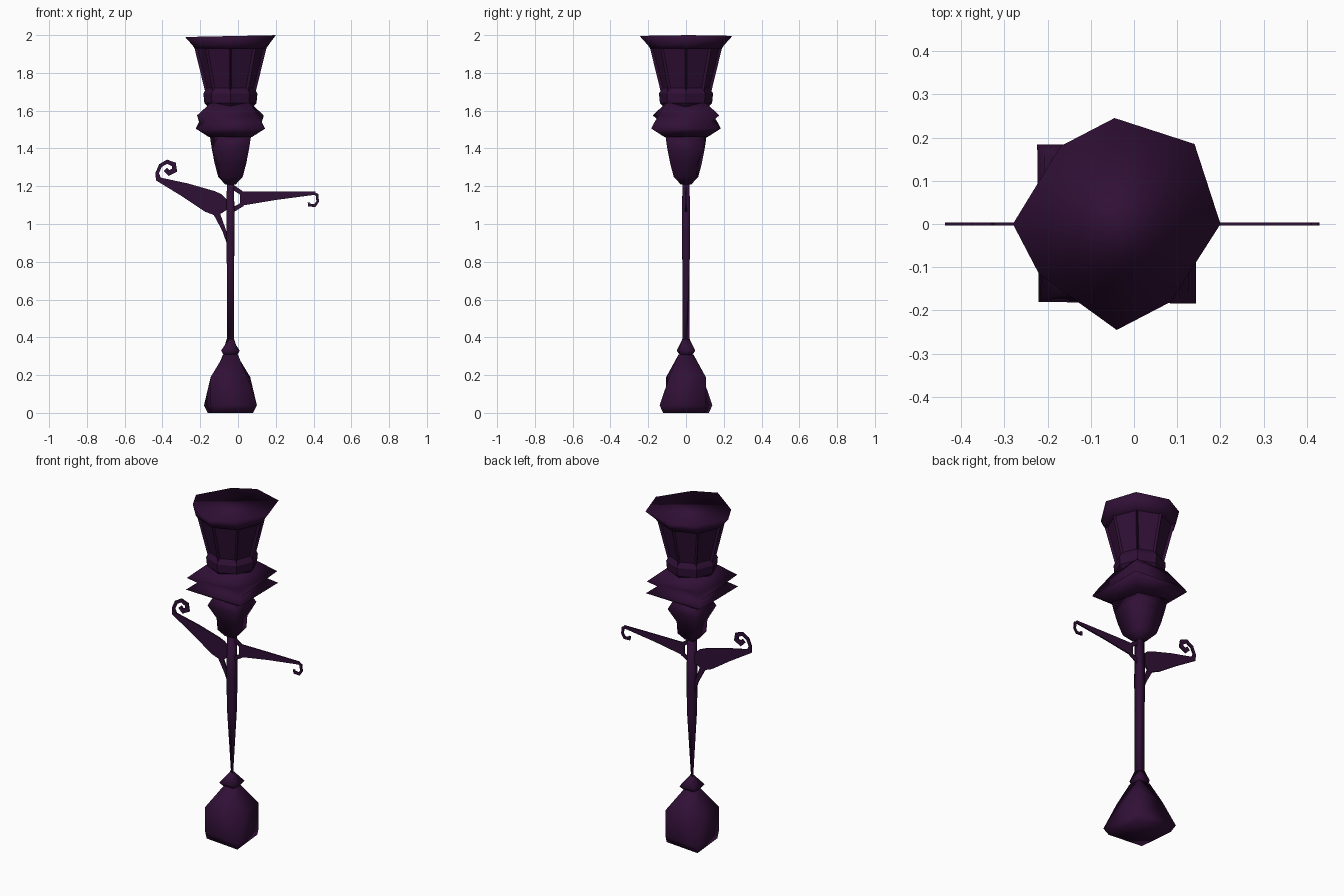
import bpy, bmesh
from math import cos, sin, pi, radians
from mathutils import Vector

if "Cube" in bpy.data.objects:
    bpy.data.objects.remove(bpy.data.objects["Cube"])

CX = -0.04  # axis of the post

# single dark paint
paint = bpy.data.materials.new("dark_purple")
paint.use_nodes = True
colour = (0.030, 0.005, 0.037, 1)
paint.diffuse_color = colour
paint.node_tree.nodes["Principled BSDF"].inputs["Base Color"].default_value = colour


def finish(name, bm, angle=180):
    bmesh.ops.recalc_face_normals(bm, faces=bm.faces)
    mesh = bpy.data.meshes.new(name)
    bm.to_mesh(mesh)
    bm.free()
    mesh.materials.append(paint)
    obj = bpy.data.objects.new(name, mesh)
    bpy.context.collection.objects.link(obj)
    bpy.ops.object.select_all(action="DESELECT")
    obj.select_set(True)
    bpy.context.view_layer.objects.active = obj
    bpy.ops.object.shade_smooth_by_angle(angle=radians(angle))
    return obj


def loft(rings):
    """Skin closed rings of points, with capped ends; returns mesh and side faces."""
    bm = bmesh.new()
    loops = [[bm.verts.new(p) for p in ring] for ring in rings]
    sides = []
    for a, b in zip(loops, loops[1:]):
        n = len(a)
        sides.append([bm.faces.new((a[i], a[(i + 1) % n], b[(i + 1) % n], b[i]))
                      for i in range(n)])
    bm.faces.new(loops[0])
    bm.faces.new(loops[-1])
    return bm, sides


def polygon(z, radii):
    """Ring whose corner radii follow the given list, starting on +x."""
    n = len(radii)
    return [(CX + r * cos(2 * pi * i / n), r * sin(2 * pi * i / n), z)
            for i, r in enumerate(radii)]


def diamond(z, p, q):
    """Four corners on the diagonals, p along x=y and q along x=-y."""
    s = 0.5 ** 0.5
    return [(CX + p * s, p * s, z), (CX - q * s, q * s, z),
            (CX - p * s, -p * s, z), (CX + q * s, -q * s, z)]


def turned(name, profile):
    bm, _ = loft([diamond(*row) for row in profile])
    return finish(name, bm)


def ribbon(name, path, depth=0.004):
    """Flat strip in the xz plane; path rows are x, z, width."""
    pts = [Vector((x, 0, z)) for x, z, _ in path]
    rings = []
    for i, (p, row) in enumerate(zip(pts, path)):
        t = (pts[min(i + 1, len(pts) - 1)] - pts[max(i - 1, 0)]).normalized()
        side = Vector((-t.z, 0, t.x)) * row[2] / 2
        y = Vector((0, depth, 0))
        rings.append([p + side + y, p - side + y, p - side - y, p + side - y])
    bm, _ = loft(rings)
    return finish(name, bm, 40)


# foot, knob and post
turned("base", [(0, 0.14, 0.17), (0.04, 0.148, 0.198), (0.19, 0.148, 0.125),
                (0.31, 0.045, 0.055)])
turned("base_knob", [(0.30, 0.04, 0.045), (0.33, 0.07, 0.055), (0.39, 0.012, 0.028)])
turned("post", [(0.36, 0.003, 0.027), (0.76, 0.027, 0.027), (0.95, 0.031, 0.03),
                (1.22, 0.027, 0.027)])

# cup and collar under the lantern
turned("cup", [(1.21, 0.04, 0.04), (1.25, 0.08, 0.092), (1.32, 0.085, 0.118),
               (1.40, 0.135, 0.14), (1.47, 0.09, 0.155)])
turned("collar", [(1.46, 0.15, 0.16), (1.505, 0.255, 0.26), (1.54, 0.19, 0.235),
                  (1.575, 0.25, 0.205), (1.64, 0.15, 0.15)])

# lantern body with sunken panes
bm, sides = loft([polygon(z, [r] * 8) for z, r in
                  [(1.61, 0.11), (1.64, 0.138), (1.69, 0.143), (1.705, 0.135), (1.95, 0.195)]])
bmesh.ops.recalc_face_normals(bm, faces=bm.faces)
bmesh.ops.inset_individual(bm, faces=sides[-1], thickness=0.016, depth=-0.012)
finish("lantern", bm, 30)

# flared, slightly uneven lid
rim = [(0.20, 0), (0.14, 0.185), (-0.045, 0.245), (-0.17, 0.18),
       (-0.28, 0), (-0.22, -0.115), (-0.04, -0.245), (0.085, -0.18)]
bm, _ = loft([polygon(1.93, [0.19] * 8), polygon(1.945, [0.2] * 8),
              [(x, y, 1.99 + 0.02 * (x + 0.28)) for x, y in rim]])
finish("lid", bm)

# broad leaf with a scroll tip on the right side
ribbon("right_leaf", [(-0.045, 1.10, 0.03), (-0.10, 1.10, 0.12), (-0.15, 1.12, 0.12),
                      (-0.28, 1.18, 0.075), (-0.43, 1.24, 0.02)])
ribbon("right_scroll", [(-0.42, 1.235, 0.03), (-0.428, 1.27, 0.018), (-0.41, 1.31, 0.02),
                        (-0.375, 1.33, 0.022), (-0.34, 1.315, 0.028), (-0.335, 1.285, 0.03),
                        (-0.365, 1.27, 0.032), (-0.385, 1.29, 0.025)])
ribbon("right_stalk", [(-0.05, 0.90, 0.02), (-0.075, 0.97, 0.02), (-0.115, 1.06, 0.035)])

# slim leaf with a scroll tip on the left side
ribbon("left_leaf", [(0.01, 1.135, 0.078), (0.02, 1.135, 0.075), (0.20, 1.15, 0.045),
                     (0.41, 1.163, 0.016)])
ribbon("left_scroll", [(0.395, 1.163, 0.014), (0.418, 1.155, 0.016), (0.422, 1.12, 0.014),
                       (0.408, 1.098, 0.016), (0.375, 1.10, 0.018), (0.375, 1.115, 0.012)])
for name, z0, z1 in (("left_upper_stalk", 1.20, 1.16), ("left_lower_stalk", 1.07, 1.105)):
    ribbon(name, [(-0.035, z0, 0.025), (0.025, z1, 0.022)])
